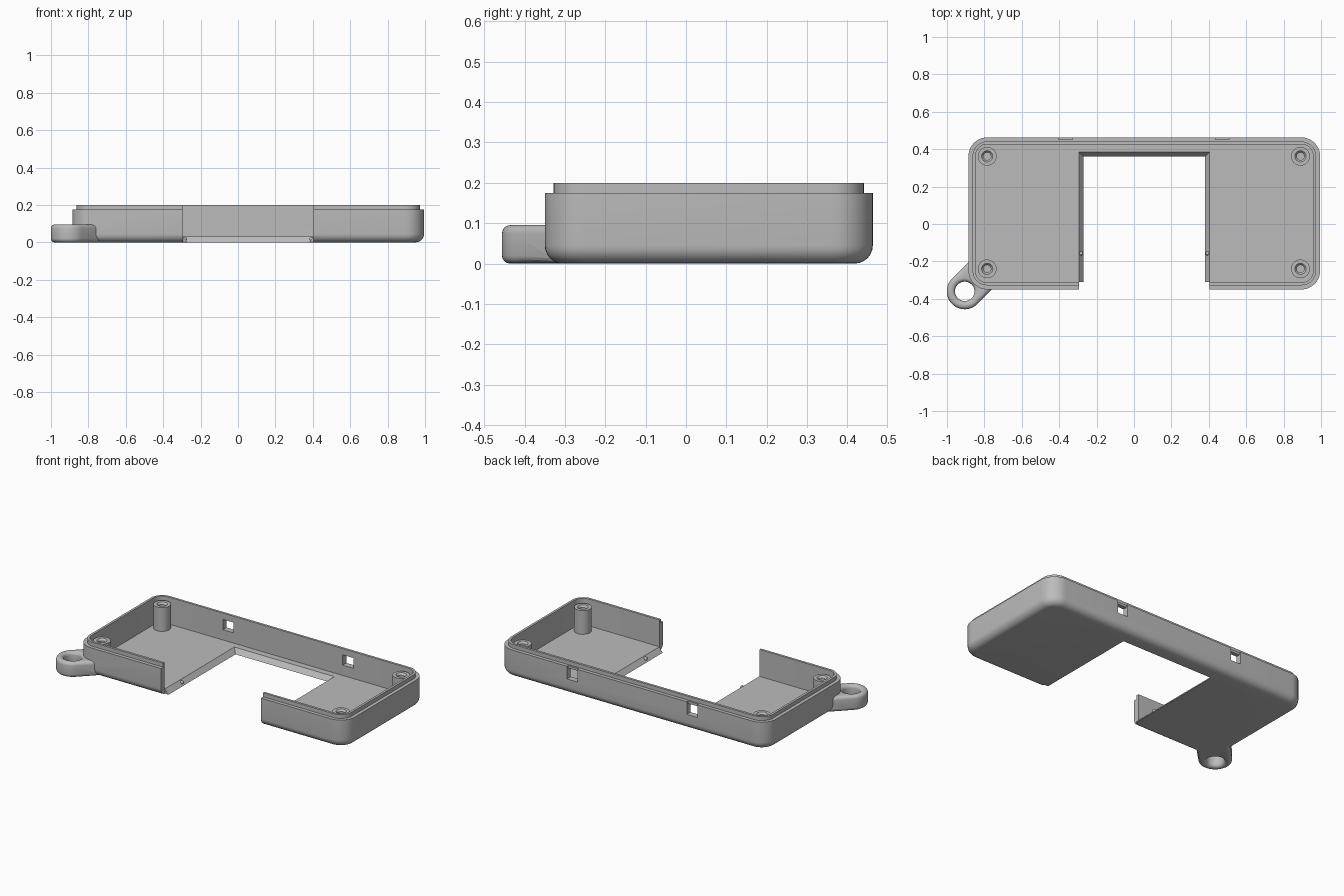
import bpy, bmesh, math
from mathutils import Vector

if "Cube" in bpy.data.objects:
    bpy.data.objects.remove(bpy.data.objects["Cube"])

grey = bpy.data.materials.new("grey plastic")
grey.diffuse_color = (0.5, 0.5, 0.5, 1)
grey.use_nodes = True
grey.node_tree.nodes["Principled BSDF"].inputs["Base Color"].default_value = grey.diffuse_color

X0, X1, Y0, Y1 = -0.885, 0.995, -0.35, 0.463   # shell outline
CORNER, FLOOR, TOP, LEDGE = 0.1, 0.03, 0.2, 0.175


def finish(name, bm):
    bmesh.ops.recalc_face_normals(bm, faces=bm.faces[:])
    me = bpy.data.meshes.new(name)
    bm.to_mesh(me)
    bm.free()
    me.materials.append(grey)
    ob = bpy.data.objects.new(name, me)
    bpy.context.collection.objects.link(ob)
    return ob


def loft(name, layers):
    """Closed solid through stacked outlines, given as (outline, z)."""
    bm = bmesh.new()
    rings = [[bm.verts.new((x, y, z)) for x, y in pts] for pts, z in layers]
    n = len(rings[0])
    for a, b in zip(rings, rings[1:]):
        for i in range(n):
            j = (i + 1) % n
            bm.faces.new((a[i], a[j], b[j], b[i]))
    bm.faces.new(rings[0][::-1])
    bm.faces.new(rings[-1])
    return finish(name, bm)


def arc(cx, cy, r, a0, a1, n):
    return [(cx + r * math.cos(math.radians(a0 + (a1 - a0) * i / n)),
             cy + r * math.sin(math.radians(a0 + (a1 - a0) * i / n))) for i in range(n + 1)]


def rounded(inset):
    r = CORNER - inset
    pts = []
    for k, (cx, cy) in enumerate([(X1 - CORNER, Y1 - CORNER), (X0 + CORNER, Y1 - CORNER),
                                  (X0 + CORNER, Y0 + CORNER), (X1 - CORNER, Y0 + CORNER)]):
        pts += arc(cx, cy, r, 90 * k, 90 * k + 90, 10)
    return pts


def rect(x0, x1, y0, y1):
    return [(x0, y0), (x1, y0), (x1, y1), (x0, y1)]


def box(name, x0, x1, y0, y1, z0, z1):
    return loft(name, [(rect(x0, x1, y0, y1), z0), (rect(x0, x1, y0, y1), z1)])


def apply(ob):
    """Bake the modifiers into the mesh."""
    dg = bpy.context.evaluated_depsgraph_get()
    ob.data = bpy.data.meshes.new_from_object(ob.evaluated_get(dg))
    ob.modifiers.clear()


def boolean(ob, tool, op="DIFFERENCE"):
    m = ob.modifiers.new("cut", "BOOLEAN")
    m.operation, m.solver, m.object = op, "EXACT", tool
    apply(ob)
    bpy.data.objects.remove(tool)


def smooth(ob):
    bpy.ops.object.select_all(action="DESELECT")
    ob.select_set(True)
    bpy.context.view_layer.objects.active = ob
    bpy.ops.object.shade_smooth_by_angle(angle=math.radians(30))


# Shell: rounded bottom edge, straight wall, stepped lip
R = 0.045
layers = []
for i in range(7):
    a = math.radians(15 * i)
    layers.append((rounded(R * (1 - math.sin(a))), R * (1 - math.cos(a))))
layers += [(rounded(0), LEDGE), (rounded(0.022), LEDGE), (rounded(0.022), TOP)]
shell = loft("tray_shell", layers)

# Lanyard loop: tab with a round eye and rounded edges
EX, EY, ER = -0.905, -0.36, 0.096
tab = arc(EX, EY, ER, 135, 315, 24) + arc(EX + 0.13, EY + 0.13, ER, -45, 135, 12)
loop = loft("lanyard_loop", [(tab, 0.0), (tab, 0.095)])
eye = arc(EX, EY, 0.052, 0, 360, 32)[:-1]
boolean(loop, loft("eye_cutter", [(eye, -0.1), (eye, 0.2)]))
bev = loop.modifiers.new("round", "BEVEL")
bev.width, bev.segments, bev.limit_method = 0.02, 4, "ANGLE"
bev.angle_limit = math.radians(60)
apply(loop)
boolean(shell, loop, "UNION")

# Hollow interior
boolean(shell, loft("cavity_cutter", [(rounded(0.037), FLOOR), (rounded(0.037), 0.4)]))

# Central opening with sloped floor edges, and the gap in the front wall
L, Rt, B, S = -0.295, 0.405, 0.385, 0.025
boolean(shell, loft("opening_cutter", [
    (rect(L + 2 * S, Rt - 2 * S, -0.6, B - 2 * S), -FLOOR),
    (rect(L, Rt, -0.6, B), FLOOR),
    (rect(L, Rt, -0.6, B), 0.4)]))
boolean(shell, box("front_gap_cutter", L, Rt, -0.6, -0.31, -0.1, 0.4))

# Clip windows in the back wall, each with a shallow outer notch
for x in (-0.367, 0.472):
    boolean(shell, box("window_cutter", x - 0.037, x + 0.037, 0.4, 0.6, 0.095, 0.16))
    boolean(shell, box("notch_cutter", x - 0.037, x + 0.037, 0.452, 0.6, 0.095, 0.19))
smooth(shell)

# Screw posts: lathed tubes with a countersunk blind hole
PROFILE = [(0.05, 0.02), (0.05, 0.18), (0.03, 0.18), (0.02, 0.168), (0.02, 0.05)]
for px in (-0.785, 0.89):
    for py in (-0.24, 0.362):
        post = loft("screw_post", [(arc(px, py, r, 0, 360, 32)[:-1], z) for r, z in PROFILE])
        smooth(post)

# Locating bumps on the sloped floor edges
for bx in (-0.283, 0.393):
    bm = bmesh.new()
    bmesh.ops.create_uvsphere(bm, u_segments=16, v_segments=10, radius=0.011)
    bmesh.ops.translate(bm, verts=bm.verts[:], vec=Vector((bx, -0.157, 0.018)))
    smooth(finish("locating_bump", bm))
